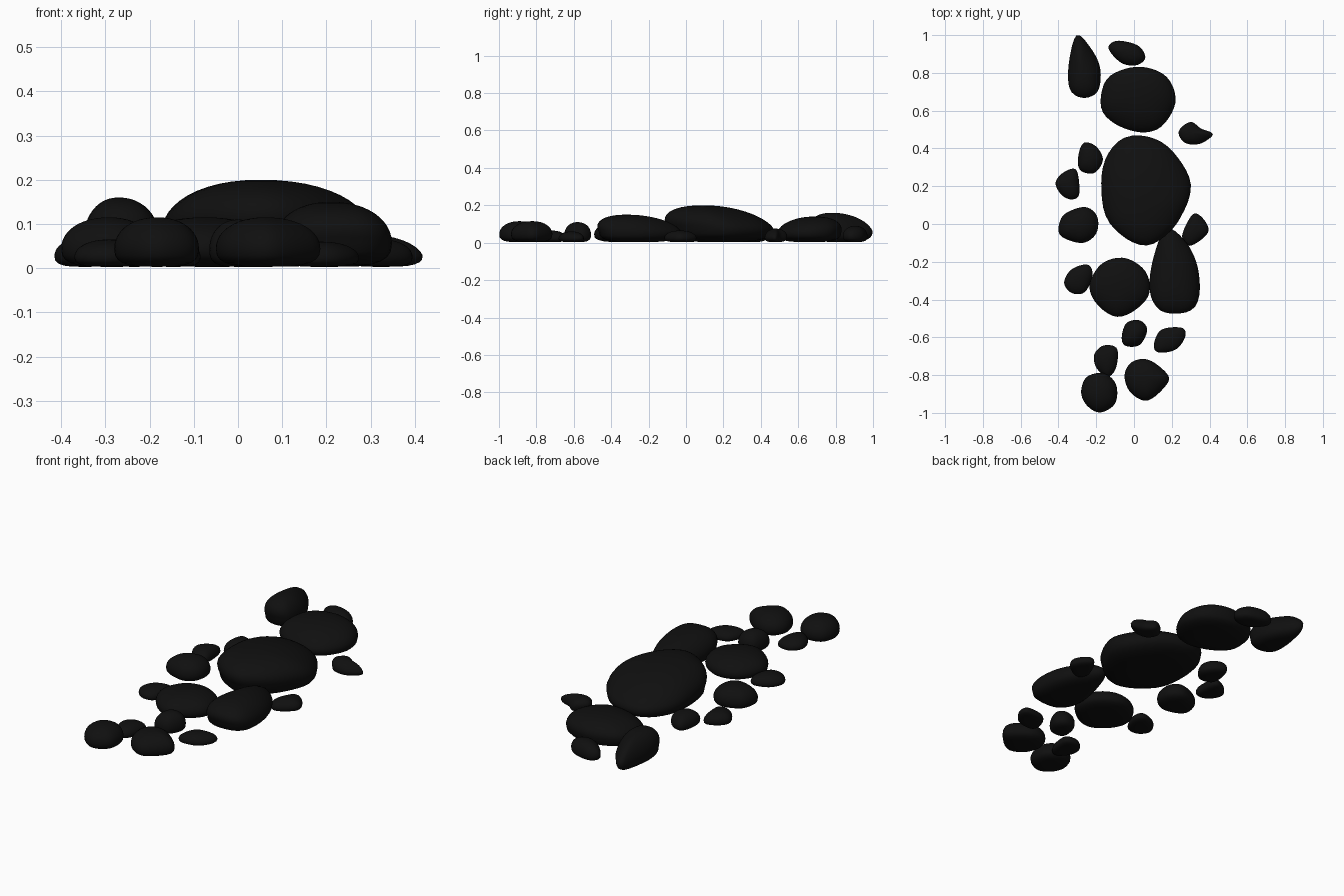
import bpy, math
from mathutils import Vector

if "Cube" in bpy.data.objects:
    bpy.data.objects.remove(bpy.data.objects["Cube"])

black = bpy.data.materials.new("black_stone")
black.diffuse_color = (0.005, 0.005, 0.005, 1)
black.use_nodes = True
black.node_tree.nodes["Principled BSDF"].inputs["Base Color"].default_value = black.diffuse_color
SEG, LOW, HIGH = 40, 6, 12


def smooth_outline(pts):
    """Closed smooth curve through a few plan points, resampled evenly."""
    p = [Vector(q) for q in pts]
    n, dense = len(p), []
    for i in range(n):
        a, b, c, d = p[i - 1], p[i], p[(i + 1) % n], p[(i + 2) % n]
        for k in range(30):
            t = k / 30
            dense.append(0.5 * (2 * b + (c - a) * t + (2 * a - 5 * b + 4 * c - d) * t * t
                                + (3 * b - a - 3 * c + d) * t ** 3))
    dense.append(dense[0])
    out, acc, i = [], 0.0, 0
    step = sum((dense[j + 1] - dense[j]).length for j in range(len(dense) - 1)) / SEG
    for k in range(SEG):
        while acc + (dense[i + 1] - dense[i]).length < k * step:
            acc += (dense[i + 1] - dense[i]).length
            i += 1
        f = (k * step - acc) / max((dense[i + 1] - dense[i]).length, 1e-9)
        out.append(dense[i].lerp(dense[i + 1], f))
    return out


def stone(name, height, pts, peak=None):
    """Pebble: flattened underside, widest low down, domed top leaning to its peak."""
    ring = smooth_outline(pts)
    mid = sum(ring, Vector((0, 0))) / SEG
    top = Vector(peak) if peak else mid
    belly = 0.38 * height
    levels = []
    for k in range(1, LOW + 1):                      # underside
        a = math.pi / 2 * k / LOW
        levels.append((math.sin(a) ** 0.6, 0.003 + (belly - 0.003) * (1 - math.cos(a) ** 0.75), mid))
    for k in range(1, HIGH):                         # dome
        a = math.pi / 2 * k / HIGH
        u = math.sin(a)
        levels.append((math.cos(a) ** 0.93, belly + (height - belly) * u ** 0.95, mid.lerp(top, u)))
    verts = [(mid.x, mid.y, 0.003)]
    for s, z, c in levels:
        verts += [(*(c + (q - mid) * s), z) for q in ring]
    verts.append((top.x, top.y, height))
    last, faces = len(verts) - 1, []
    for j in range(SEG):
        k = (j + 1) % SEG
        faces.append((0, 1 + j, 1 + k))
        for r in range(len(levels) - 1):
            b = 1 + r * SEG
            faces.append((b + j, b + SEG + j, b + SEG + k, b + k))
        b = last - SEG
        faces.append((b + j, last, b + k))
    me = bpy.data.meshes.new(name)
    me.from_pydata([Vector(v) for v in verts], [], faces)
    me.flip_normals()                                # outlines are listed clockwise
    if me.polygons[0].normal.z > 0:
        me.flip_normals()
    for f in me.polygons:
        f.use_smooth = True
    me.materials.append(black)
    bpy.context.collection.objects.link(bpy.data.objects.new(name, me))


# Large stones along the middle
stone("main_boulder", 0.20, [(-.165, .30), (-.08, .44), (.05, .467), (.19, .40), (.30, .22),
                             (.25, .05), (.15, -.06), (.05, -.095), (-.07, -.04), (-.16, .08)], (.05, .09))
stone("back_boulder", 0.14, [(-.175, .62), (-.14, .77), (.02, .83), (.17, .78), (.22, .65),
                             (.15, .52), (.04, .485), (-.10, .53)], (.02, .69))
stone("front_right_boulder", 0.15, [(.17, -.025), (.27, -.09), (.335, -.22), (.345, -.38), (.29, -.455),
                                    (.15, -.455), (.085, -.36), (.10, -.19)], (.21, -.32))
stone("front_left_boulder", 0.115, [(-.235, -.32), (-.17, -.21), (-.05, -.18), (.06, -.25), (.08, -.37),
                                    (0, -.46), (-.10, -.49), (-.20, -.42)])

# Stones at the back end
stone("back_left_stone", 0.16, [(-.305, .998), (-.235, .94), (-.18, .83), (-.19, .71), (-.27, .675),
                                (-.34, .72), (-.345, .85)], (-.27, .78))
stone("back_small_stone", 0.09, [(-.135, .93), (-.09, .97), (.02, .945), (.06, .88), (.01, .84), (-.07, .855)])
stone("back_right_stone", 0.075, [(.24, .49), (.30, .54), (.355, .505), (.418, .475), (.35, .425), (.27, .43)],
      (.30, .48))

# Small stones beside the main boulder
stone("left_stone_a", 0.085, [(-.265, .43), (-.20, .41), (-.165, .34), (-.21, .27), (-.285, .285), (-.295, .36)])
stone("left_stone_b", 0.07, [(-.415, .22), (-.37, .275), (-.305, .285), (-.29, .16), (-.33, .13), (-.385, .155)])
stone("left_stone_c", 0.115, [(-.40, -.03), (-.37, .05), (-.26, .09), (-.195, .04), (-.20, -.05),
                              (-.27, -.10), (-.37, -.075)])
stone("right_stone", 0.065, [(.31, .05), (.36, .035), (.395, -.03), (.36, -.08), (.29, -.115), (.255, -.06)])
stone("left_stone_d", 0.065, [(-.37, -.31), (-.33, -.24), (-.245, -.215), (-.22, -.27), (-.26, -.36), (-.33, -.365)])

# Loose stones at the front end
stone("front_stone_a", 0.11, [(-.065, -.60), (-.04, -.525), (.03, -.51), (.07, -.56), (.03, -.64), (-.045, -.645)])
stone("front_stone_b", 0.06, [(.105, -.64), (.145, -.56), (.255, -.55), (.27, -.60), (.22, -.665), (.13, -.68)])
stone("front_stone_c", 0.065, [(-.21, -.69), (-.16, -.643), (-.09, -.66), (-.095, -.76), (-.14, -.81), (-.20, -.76)])
stone("front_stone_d", 0.115, [(-.05, -.80), (-.01, -.73), (.08, -.72), (.18, -.80), (.165, -.86),
                               (.07, -.935), (-.02, -.89)])
stone("front_stone_e", 0.115, [(-.28, -.89), (-.25, -.81), (-.16, -.79), (-.095, -.85), (-.10, -.95),
                               (-.18, -.998), (-.25, -.96)])
